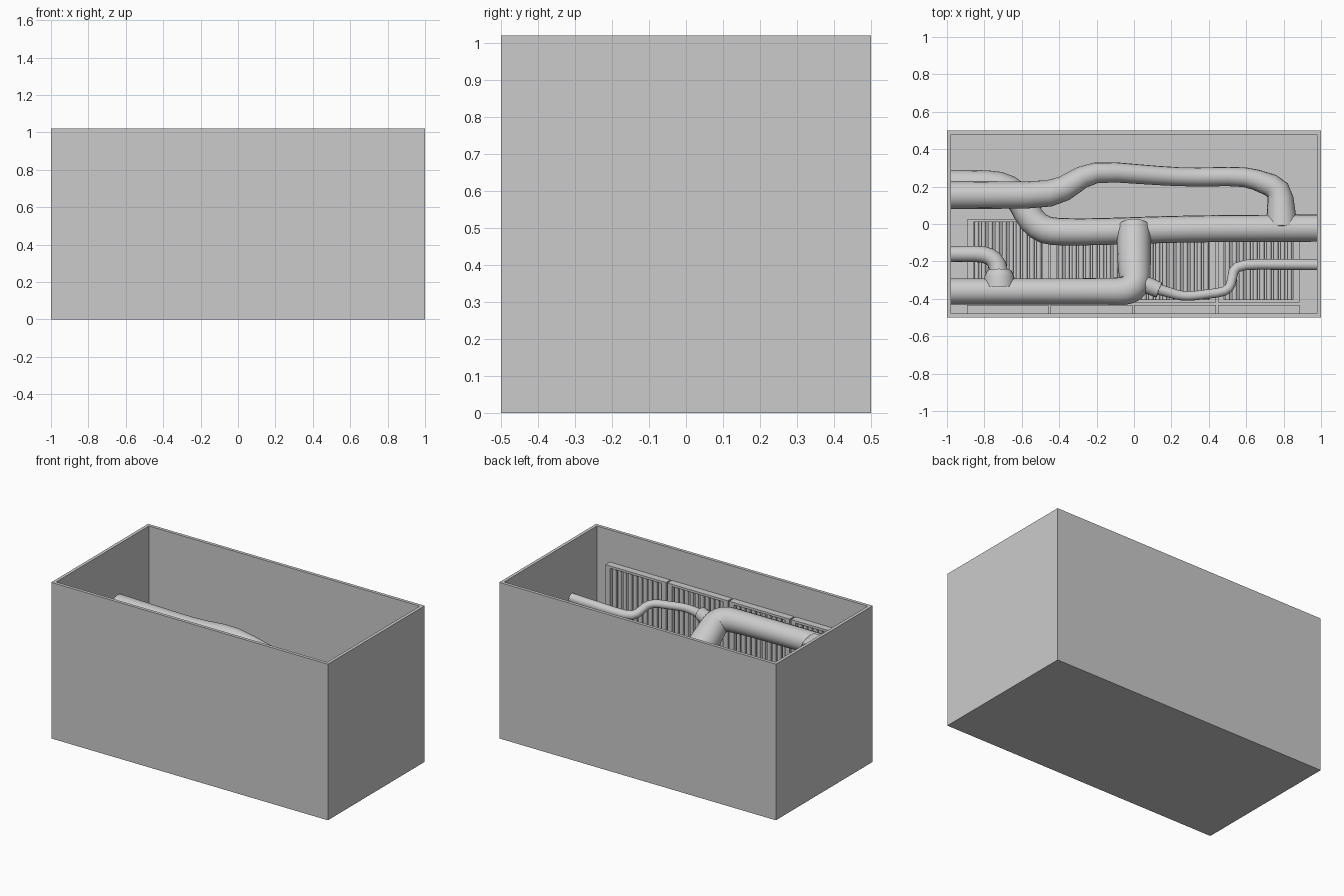
import bpy, bmesh, math
from mathutils import Vector, Matrix

if "Cube" in bpy.data.objects:
    bpy.data.objects.remove(bpy.data.objects["Cube"])


def finish(name, bm):
    me = bpy.data.meshes.new(name)
    bm.normal_update()
    bm.to_mesh(me)
    bm.free()
    ob = bpy.data.objects.new(name, me)
    bpy.context.collection.objects.link(ob)
    return ob


def smooth(ob):
    bpy.ops.object.select_all(action='DESELECT')
    ob.select_set(True)
    bpy.context.view_layer.objects.active = ob
    bpy.ops.object.shade_smooth_by_angle(angle=math.radians(40))


def add_box(bm, x0, x1, y0, y1, z0, z1):
    m = Matrix.Translation(((x0 + x1) / 2, (y0 + y1) / 2, (z0 + z1) / 2))
    m = m @ Matrix.Diagonal((x1 - x0, y1 - y0, z1 - z0, 1))
    bmesh.ops.create_cube(bm, size=1, matrix=m)


def pipe(name, pts, fillet=0.5, steps=4):
    """Swept pipe; pts are (x, y, z, radius), corners rounded by the fillet share."""
    P = [Vector(p) for p in pts]
    path = [P[0]]
    for a, b, c in zip(P, P[1:], P[2:]):
        s, e = b.lerp(a, fillet * 0.9), b.lerp(c, fillet * 0.9)
        for i in range(steps + 1):
            t = i / steps
            path.append(s.lerp(b, t).lerp(b.lerp(e, t), t))
    path.append(P[-1])
    cu = bpy.data.curves.new(name, 'CURVE')
    cu.dimensions = '3D'
    cu.bevel_depth = 1.0
    cu.bevel_resolution = 6
    cu.use_fill_caps = True
    sp = cu.splines.new('POLY')
    sp.points.add(len(path) - 1)
    for pt, p in zip(sp.points, path):
        pt.co = (p[0], p[1], p[2], 1)
        pt.radius = p[3]
    ob = bpy.data.objects.new(name, cu)
    bpy.context.collection.objects.link(ob)
    bpy.ops.object.select_all(action='DESELECT')
    ob.select_set(True)
    bpy.context.view_layer.objects.active = ob
    bpy.ops.object.convert(target='MESH')
    smooth(bpy.context.view_layer.objects.active)


# Open-topped tank with thin walls
bm = bmesh.new()
add_box(bm, -1, 1, -0.5, 0.5, 0, 1.02)
bm.normal_update()
top = max(bm.faces, key=lambda f: f.calc_center_median().z)
bmesh.ops.inset_region(bm, faces=[top], thickness=0.021, use_even_offset=True)
new = bmesh.ops.extrude_discrete_faces(bm, faces=[top])['faces']
bmesh.ops.translate(bm, verts=new[0].verts, vec=(0, 0, -1.0))
finish("tank", bm)


# Ribbed grille panels: local x across, y along the ribs, z out of the panel
def grille(name, width, length, matrix):
    bm = bmesh.new()
    b, t = 0.034, 0.045
    add_box(bm, 0, width, 0, length, 0, 0.01)
    for x in (0, width - b):
        add_box(bm, x, x + b, 0, length, 0, t)
    for y, h in ((0, 0.015), (length - 0.015, 0.015)):
        add_box(bm, b, width - b, y, y + h, 0, t)
    n = 10
    for i in range(n):
        x = b + (width - 2 * b) * (i + 0.5) / n
        m = Matrix.Translation((x, length / 2, 0.024)) @ Matrix.Rotation(math.pi / 2, 4, 'X')
        bmesh.ops.create_cone(bm, cap_ends=True, segments=12, radius1=0.013,
                              radius2=0.013, depth=length - 0.03, matrix=m)
    bmesh.ops.transform(bm, matrix=matrix, verts=bm.verts)
    smooth(finish(name, bm))


for i in range(4):
    x = -0.893 + i * 0.447
    grille(f"floor_grille_{i + 1}", 0.437, 0.445, Matrix.Translation((x, -0.42, 0.02)))
    # Upright panel turned to face the back of the tank
    up = Matrix.Translation((x + 0.437, -0.478, 0.02)) @ Matrix(
        ((-1, 0, 0, 0), (0, 0, 1, 0), (0, 1, 0, 0), (0, 0, 0, 1)))
    grille(f"wall_grille_{i + 1}", 0.437, 0.79, up)

# Main pipe running the whole length
pipe("main_pipe", [(-0.99, 0.215, 0.44, 0.075), (-0.65, 0.21, 0.44, 0.075),
                   (-0.52, -0.035, 0.48, 0.075), (-0.3, -0.045, 0.51, 0.072),
                   (0.3, -0.025, 0.52, 0.072), (0.99, -0.022, 0.52, 0.073)], 0.45)

# Upper bypass pipe that drops into the main pipe
pipe("bypass_pipe", [(-0.99, 0.155, 0.62, 0.075), (-0.43, 0.155, 0.61, 0.072),
                     (-0.22, 0.285, 0.58, 0.055), (0.25, 0.25, 0.5, 0.05),
                     (0.6, 0.255, 0.49, 0.052), (0.78, 0.19, 0.49, 0.065),
                     (0.79, -0.02, 0.52, 0.085)], 0.3, 2)

# Branch rising from the main pipe and turning to the left wall
pipe("branch_pipe", [(0, -0.02, 0.53, 0.09), (0, -0.2, 0.64, 0.09),
                     (0.01, -0.36, 0.73, 0.078), (-0.2, -0.36, 0.74, 0.07),
                     (-0.99, -0.36, 0.74, 0.07)], 0.5, 6)

# Thin pipe from the branch elbow to the right wall
pipe("thin_pipe", [(0.03, -0.31, 0.71, 0.03), (0.1, -0.34, 0.72, 0.03),
                   (0.27, -0.39, 0.71, 0.025), (0.51, -0.36, 0.69, 0.025),
                   (0.54, -0.215, 0.64, 0.028), (0.99, -0.217, 0.65, 0.03)], 0.3, 3)
pipe("thin_pipe_collar", [(0.04, -0.315, 0.712, 0.046), (0.135, -0.353, 0.718, 0.043)])

# Small feeder pipe from the left wall into the branch
pipe("feeder_pipe", [(-0.99, -0.16, 0.71, 0.042), (-0.73, -0.16, 0.71, 0.045),
                     (-0.72, -0.36, 0.74, 0.058)], 0.5, 5)
pipe("feeder_collar", [(-0.72, -0.25, 0.73, 0.066), (-0.72, -0.28, 0.735, 0.08),
                       (-0.72, -0.34, 0.74, 0.085)], 0.1, 1)
